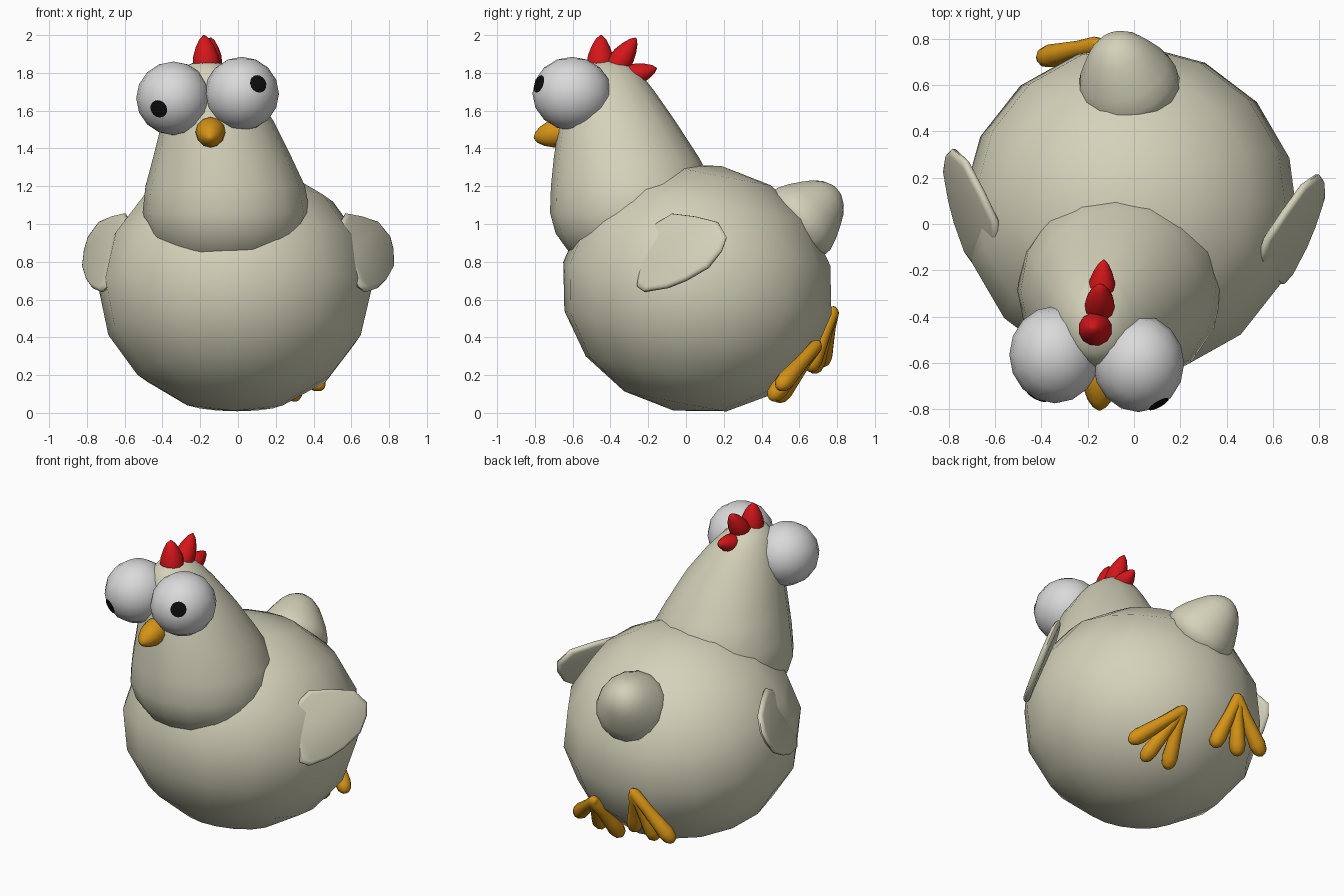
import bpy, bmesh, math
from mathutils import Vector, Matrix

if "Cube" in bpy.data.objects:
    bpy.data.objects.remove(bpy.data.objects["Cube"])


def material(name, rgb):
    m = bpy.data.materials.new(name)
    m.diffuse_color = (*rgb, 1)
    m.use_nodes = True
    m.node_tree.nodes["Principled BSDF"].inputs["Base Color"].default_value = m.diffuse_color
    return m


CREAM = material("cream feathers", (0.66, 0.645, 0.49))
WHITE = material("eye white", (0.70, 0.70, 0.70))
BLACK = material("pupil black", (0.004, 0.004, 0.004))
ORANGE = material("orange", (0.66, 0.29, 0.008))
RED = material("comb red", (0.66, 0.008, 0.01))


def finish(name, bm, mat, angle=180):
    bmesh.ops.recalc_face_normals(bm, faces=bm.faces)
    me = bpy.data.meshes.new(name)
    bm.to_mesh(me)
    bm.free()
    me.materials.append(mat)
    ob = bpy.data.objects.new(name, me)
    bpy.context.collection.objects.link(ob)
    bpy.context.view_layer.objects.active = ob
    ob.select_set(True)
    bpy.ops.object.shade_smooth_by_angle(angle=math.radians(angle))
    ob.select_set(False)
    return ob


def loft(name, rings, mat, angle=180):
    """Join rings of equal point count and close both ends."""
    bm = bmesh.new()
    loops = [[bm.verts.new(p) for p in r] for r in rings]
    n = len(loops[0])
    for a, b in zip(loops, loops[1:]):
        for i in range(n):
            j = (i + 1) % n
            bm.faces.new((a[i], a[j], b[j], b[i]))
    bm.faces.new(loops[0])
    bm.faces.new(loops[-1])
    return finish(name, bm, mat, angle)


def ball(name, centre, radii, mat, rot=Matrix()):
    bm = bmesh.new()
    m = Matrix.Translation(centre) @ rot @ Matrix.Diagonal((*radii, 1))
    bmesh.ops.create_uvsphere(bm, u_segments=16, v_segments=8, radius=1, matrix=m)
    return finish(name, bm, mat)


def spun(name, base, tip, profile, mat, segs=12):
    """Round shape along base -> tip; profile = (fraction of length, radius)."""
    base, tip = Vector(base), Vector(tip)
    q = (tip - base).to_track_quat('Z', 'Y')
    rings = []
    for t, r in profile:
        c = base.lerp(tip, t)
        rings.append([c + q @ Vector((r * math.cos(a), r * math.sin(a), 0))
                      for a in (math.tau * i / segs for i in range(segs))])
    return loft(name, rings, mat)


# Plump body, slightly yawed and tilted
YAW = math.radians(-4)
ball("body", (-0.015, 0.06, 0.66), (0.725, 0.725, 0.66), CREAM,
     Matrix.Rotation(YAW, 4, 'Z') @ Matrix.Rotation(math.radians(-11), 4, 'X'))

# Neck and head: z, x range, y range of each ring
sections = [(0.76, -0.32, 0.20, -0.50, -0.02), (0.86, -0.42, 0.30, -0.625, 0.08),
            (0.95, -0.47, 0.35, -0.69, 0.12), (1.06, -0.505, 0.38, -0.72, 0.15),
            (1.20, -0.49, 0.355, -0.715, 0.15), (1.35, -0.45, 0.285, -0.70, 0.07),
            (1.55, -0.40, 0.185, -0.67, -0.06), (1.70, -0.355, 0.08, -0.635, -0.165),
            (1.79, -0.31, 0.00, -0.60, -0.235), (1.84, -0.27, -0.06, -0.56, -0.29),
            (1.865, -0.21, -0.12, -0.49, -0.36)]
loft("neck_and_head",
     [[((x0 + x1) / 2 + (x1 - x0) / 2 * math.cos(a),
        (y0 + y1) / 2 + (y1 - y0) / 2 * math.sin(a), z)
       for a in (math.tau * i / 16 for i in range(16))]
      for z, x0, x1, y0, y1 in sections], CREAM)

# Tail nub
spun("tail", (-0.03, 0.615, 1.02), (-0.09, 0.80, 1.18),
     [(-0.4, 0.22), (0, 0.22), (0.25, 0.195), (0.5, 0.16), (0.72, 0.125),
      (0.88, 0.085), (0.97, 0.045), (1, 0.01)], CREAM, 16)

# Wings: thin plates, the left one reflected across the yawed body plane
outline = [(-0.26, 0.67), (-0.22, 0.64), (-0.10, 0.66), (0.0, 0.70), (0.12, 0.77),
           (0.19, 0.86), (0.215, 0.93), (0.17, 1.01), (0.05, 1.04), (-0.07, 1.055),
           (-0.16, 1.0), (-0.23, 0.84)]
normal = Vector((1, -0.60, 0.476)).normalized()
middle = Vector((-0.03, 0.86))
mirror_n = Vector((math.cos(YAW), math.sin(YAW), 0))
mirror_c = Vector((-0.012, 0, 0))


def wing_ring(scale, offset, mirrored):
    pts = []
    for p in outline:
        y, z = middle + (Vector(p) - middle) * scale
        v = Vector((1.112 + 0.603 * y - 0.476 * z, y, z)) + normal * offset
        if mirrored:
            v -= 2 * (v - mirror_c).dot(mirror_n) * mirror_n
        pts.append(v)
    return pts


for name, mirrored in (("right_wing", False), ("left_wing", True)):
    loft(name, [wing_ring(s, o, mirrored) for s, o in
                ((0.9, -0.02), (0.97, -0.014), (1, 0), (0.97, 0.014), (0.9, 0.02))],
         CREAM, 50)

# Bulging eyes, each with a thin curved pupil aimed its own way
for side, centre, aim in (("left", (-0.342, -0.565, 1.665), (-0.40, -0.87, -0.29)),
                          ("right", (0.02, -0.603, 1.69), (0.45, -0.85, 0.27))):
    radii = Vector((0.197, 0.21, 0.195))
    ball(side + "_eye", centre, radii, WHITE)
    q = Vector(aim).to_track_quat('Z', 'Y')
    bm = bmesh.new()
    loops = []
    for ang in (0.05, 0.15, 0.245):
        loops.append([])
        for i in range(16):
            a = math.tau * i / 16
            d = q @ Vector((math.sin(ang) * math.cos(a), math.sin(ang) * math.sin(a),
                            math.cos(ang)))
            loops[-1].append(bm.verts.new(Vector(centre) + d * radii * 1.012))
    bm.faces.new(loops[0])
    for a, b in zip(loops, loops[1:]):
        for i in range(16):
            bm.faces.new((a[i - 1], b[i - 1], b[i], a[i]))
    finish(side + "_pupil", bm, BLACK)

# Beak
spun("beak", (-0.143, -0.60, 1.50), (-0.15, -0.805, 1.455),
     [(0, 0.07), (0.3, 0.08), (0.55, 0.072), (0.78, 0.053), (0.93, 0.03), (1, 0.006)],
     ORANGE)

# Comb of three lobes
lobe = [(0, 0.85), (0.25, 1), (0.5, 0.92), (0.72, 0.68), (0.9, 0.38), (1, 0.06)]
for name, base, tip, r in (
        ("front", (-0.162, -0.455, 1.78), (-0.18, -0.45, 2.0), 0.075),
        ("middle", (-0.15, -0.39, 1.80), (-0.145, -0.265, 1.985), 0.065),
        ("back", (-0.145, -0.34, 1.77), (-0.13, -0.155, 1.825), 0.06)):
    spun(name + "_comb_lobe", base, tip, [(t, r * f) for t, f in lobe], RED)

# Feet: three tapered toes fanning from each ankle
toe = [(-0.10, 0.008), (-0.06, 0.026), (0, 0.036), (0.3, 0.036), (0.6, 0.044),
       (0.8, 0.05), (0.92, 0.042), (0.98, 0.024), (1, 0.006)]
feet = {"right": ((0.20, 0.685, 0.35),
                  [(0.45, 0.49, 0.13), (0.31, 0.445, 0.07), (0.14, 0.475, 0.06)]),
        "left": ((-0.165, 0.775, 0.53),
                 [(-0.08, 0.65, 0.22), (-0.25, 0.67, 0.21), (-0.41, 0.715, 0.25)])}
for side, (ankle, tips) in feet.items():
    for i, tip in enumerate(tips):
        spun(f"{side}_toe_{i + 1}", ankle, tip, toe, ORANGE, 10)
